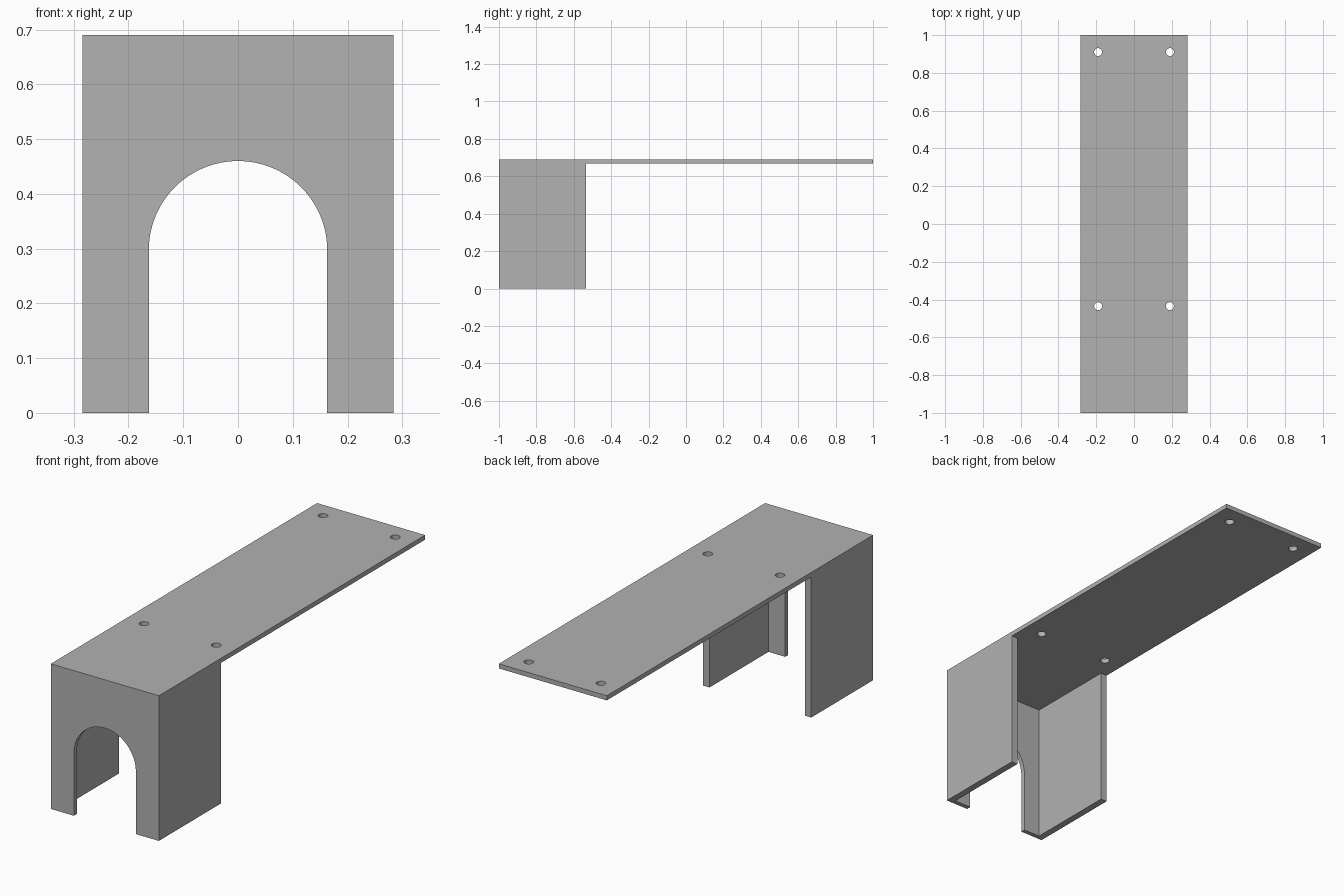
import bpy, bmesh, math
from mathutils import Vector

cube = bpy.data.objects.get("Cube")
if cube:
    bpy.data.objects.remove(cube, do_unlink=True)

HALF_W, TOP, UNDER = 0.284, 0.69, 0.668     # half width, plate top and underside
FRONT, BACK, LEG_BACK = -1.0, 1.0, -0.535   # depth limits
SIDE_T, FRONT_T = 0.033, 0.022              # wall thicknesses
ARCH_R, ARCH_Z = 0.163, 0.297               # arch radius and spring height
HOLE_R = 0.021

grey = bpy.data.materials.new("mid grey")
grey.use_nodes = True
grey.diffuse_color = (0.445, 0.445, 0.445, 1)
grey.node_tree.nodes["Principled BSDF"].inputs["Base Color"].default_value = grey.diffuse_color


def prism(name, points, direction):
    """Extrude a planar outline along a direction into a closed solid."""
    bm = bmesh.new()
    face = bm.faces.new([bm.verts.new(p) for p in points])
    out = bmesh.ops.extrude_face_region(bm, geom=[face], use_keep_orig=True)
    verts = [g for g in out["geom"] if isinstance(g, bmesh.types.BMVert)]
    bmesh.ops.translate(bm, verts=verts, vec=Vector(direction))
    bmesh.ops.recalc_face_normals(bm, faces=bm.faces)
    mesh = bpy.data.meshes.new(name)
    bm.to_mesh(mesh)
    bm.free()
    mesh.materials.append(grey)
    obj = bpy.data.objects.new(name, mesh)
    bpy.context.collection.objects.link(obj)
    return obj


def arc(radius, start, end, steps):
    return [(radius * math.cos(start + (end - start) * i / steps),
             radius * math.sin(start + (end - start) * i / steps)) for i in range(steps + 1)]


def cut(target, cutter):
    """Subtract a cutter from the target and discard it."""
    cutter.hide_render = True
    mod = target.modifiers.new("cut", "BOOLEAN")
    mod.operation, mod.solver, mod.object = "DIFFERENCE", "EXACT", cutter
    bpy.context.view_layer.objects.active = target
    bpy.ops.object.modifier_apply(modifier=mod.name)
    bpy.data.objects.remove(cutter, do_unlink=True)


# Long plate and front block from one side profile
profile = [(FRONT, 0), (LEG_BACK, 0), (LEG_BACK, UNDER),
           (BACK, UNDER), (BACK, TOP), (FRONT, TOP)]
body = prism("mounting_bracket", [(-HALF_W, y, z) for y, z in profile], (2 * HALF_W, 0, 0))

# Hollow between the side walls, open at the back and bottom
inner = HALF_W - SIDE_T
y0, y1 = FRONT + FRONT_T, LEG_BACK + 0.1
cut(body, prism("hollow_cutter",
                [(-inner, y0, -0.1), (inner, y0, -0.1), (inner, y1, -0.1), (-inner, y1, -0.1)],
                (0, 0, UNDER + 0.1)))

# Arched opening in the front wall
arch = [(-ARCH_R, -0.1), (ARCH_R, -0.1)] + [(x, z + ARCH_Z) for x, z in arc(ARCH_R, 0, math.pi, 48)]
cut(body, prism("arch_cutter", [(x, FRONT - 0.1, z) for x, z in arch], (0, 0.2, 0)))

# Four screw holes through the plate
for sx in (-1, 1):
    for hy in (-0.435, 0.91):
        ring = arc(HOLE_R, 0, 2 * math.pi, 32)[:-1]
        cut(body, prism("hole_cutter", [(x + sx * 0.19, y + hy, UNDER - 0.05) for x, y in ring],
                        (0, 0, 0.15)))

bpy.ops.object.select_all(action="DESELECT")
body.select_set(True)
bpy.context.view_layer.objects.active = body
bpy.ops.object.shade_smooth_by_angle(angle=math.radians(30))
